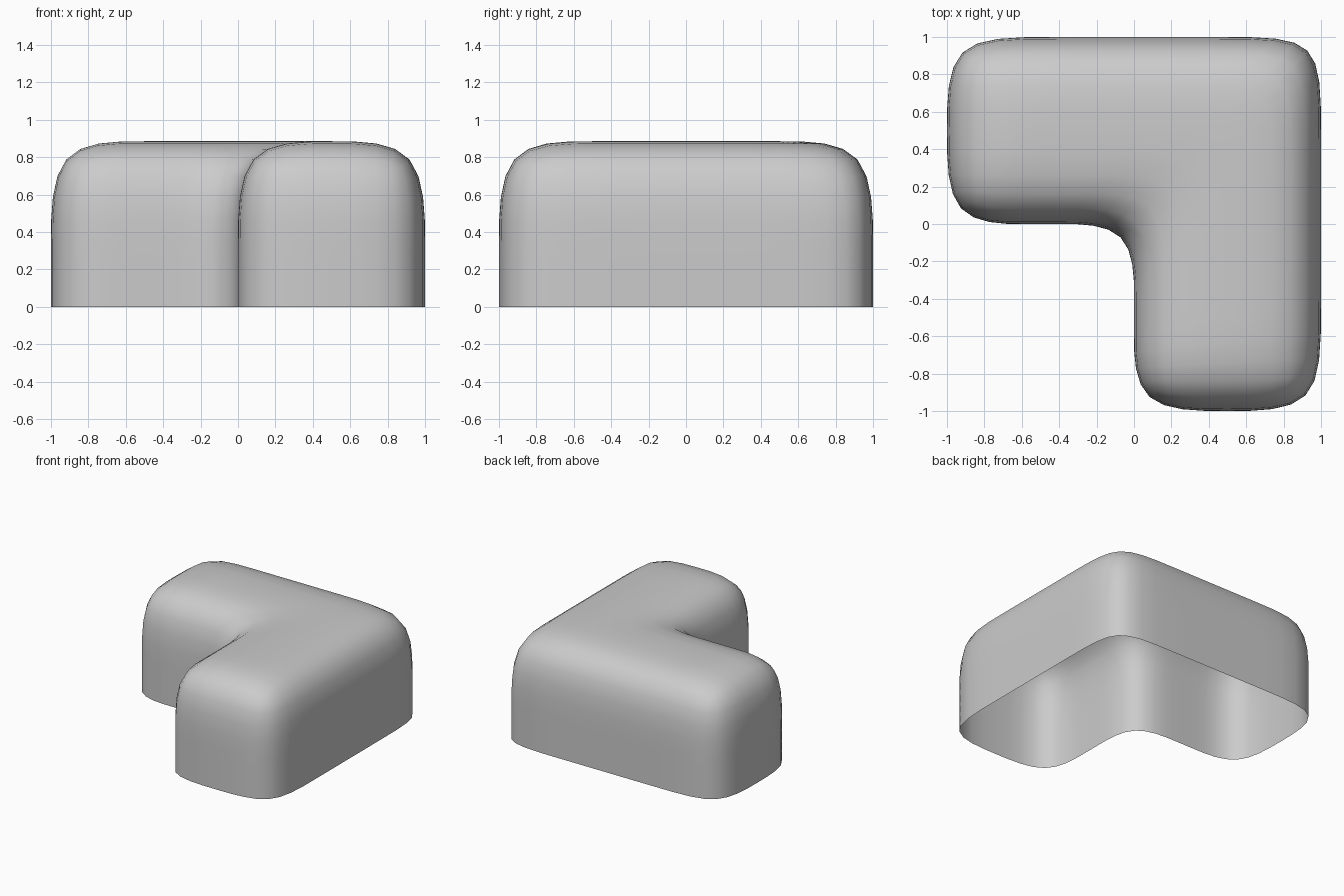
import bpy, bmesh

if "Cube" in bpy.data.objects:
    bpy.data.objects.remove(bpy.data.objects["Cube"])

H = 0.885          # top height
LOOP = 0.30        # height of the wall support loop

# Cross sections along one arm: x of the inner, middle and outer point
arm = [(-1.0, -1.0, -1.0), (-0.55, -0.5, -0.5), (-0.43, 0.05, 0.56)]
rows = (0.0, 0.5, 1.0)

left = [[(x, y) for x, y in zip(sec, rows)] for sec in arm]
mitre = [[(r, r) for r in rows]]
front = [[(y, x) for x, y in sec] for sec in reversed(left)]
sections = left + mitre + front

bm = bmesh.new()

# Top sheet, mitred at the bend
grid = [[bm.verts.new((x, y, H)) for x, y in sec] for sec in sections]
for a, b in zip(grid, grid[1:]):
    for j in range(2):
        bm.faces.new((a[j], b[j], b[j + 1], a[j + 1]))

# Walls pulled down from the rim, bottom left open
for z in (LOOP, 0.0):
    rim = [e for e in bm.edges if e.is_boundary]
    new = bmesh.ops.extrude_edge_only(bm, edges=rim)["geom"]
    for v in new:
        if isinstance(v, bmesh.types.BMVert):
            v.co.z = z

bmesh.ops.recalc_face_normals(bm, faces=bm.faces)
mesh = bpy.data.meshes.new("rounded_corner_shell")
bm.to_mesh(mesh)
bm.free()
mesh.polygons.foreach_set("use_smooth", [True] * len(mesh.polygons))

shell = bpy.data.objects.new("rounded_corner_shell", mesh)
bpy.context.collection.objects.link(shell)

# Soft rounding
sub = shell.modifiers.new("rounding", 'SUBSURF')
sub.levels = sub.render_levels = 2
